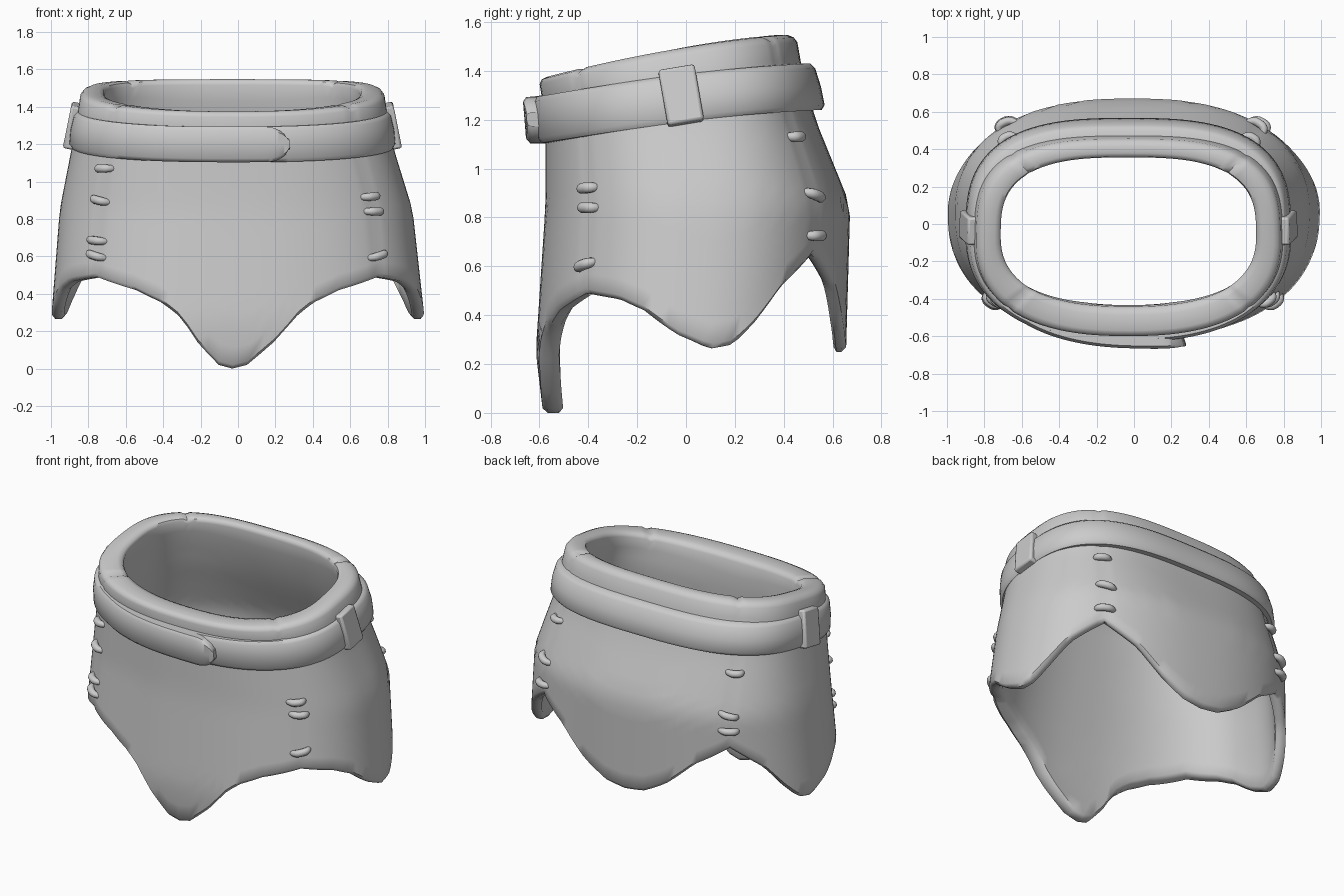
import bpy, bmesh
from math import radians, degrees, sin, cos, asin, copysign
from mathutils import Vector

cube = bpy.data.objects.get("Cube")
if cube:
    bpy.data.objects.remove(cube, do_unlink=True)

grey = bpy.data.materials.new("plain_grey")
grey.use_nodes = True
COLOR = (0.6, 0.6, 0.6, 1)
grey.diffuse_color = COLOR
grey.node_tree.nodes["Principled BSDF"].inputs["Base Color"].default_value = COLOR

# Body cross-sections: height, centre x, half width, front y, back y,
# squareness of the front half and of the back half
BODY = [(0, -.03, .99, -.585, .64, 2.3, 2.3), (.25, 0, 1, -.615, .655, 2.4, 2.3),
        (.85, -.01, .943, -.575, .672, 2.4, 2.4), (1.2, -.03, .855, -.575, .53, 2.4, 2.8),
        (1.38, -.03, .825, -.605, .48, 2.4, 3), (1.55, -.03, .8, -.605, .45, 2.4, 2.9)]
# Hem height by angle, from front centre to back centre
HEM = [(-90, 0), (-87, .02), (-81, .14), (-76, .27), (-70, .35), (-60, .42),
       (-42, .49), (-25, .465), (-15, .42), (-2, .31), (5, .262), (13, .28),
       (21, .37), (32, .52), (48, .65), (64, .52), (76, .35), (84, .27), (90, .25)]
SEAM_ANGLES = {"front_left": 318, "front_right": 222, "back_left": 48, "back_right": 132}


def lookup(table, v):
    v = min(max(v, table[0][0]), table[-1][0])
    for a, b in zip(table, table[1:]):
        if v <= b[0]:
            f = (v - a[0]) / (b[0] - a[0])
            return [p + (q - p) * f for p, q in zip(a, b)][1:]


def spot(deg, z, off=0):
    """Point on the body at an angle and height, pushed outward by off."""
    cx, hx, front, back, n_front, n_back = lookup(BODY, z)
    c, s = cos(radians(deg)), sin(radians(deg))
    n = n_front if s < 0 else n_back
    x = copysign(abs(c) ** (2 / n), c) * (hx + off)
    y = copysign(abs(s) ** (2 / n), s) * ((back - front) / 2 + off)
    return Vector((cx + x, (front + back) / 2 + y, z))


def finish(obj, angle=50):
    obj.data.materials.clear()
    obj.data.materials.append(grey)
    bpy.ops.object.select_all(action='DESELECT')
    obj.select_set(True)
    bpy.context.view_layer.objects.active = obj
    bpy.ops.object.shade_smooth_by_angle(angle=radians(angle))


def loft(name, rings, closed):
    """Skin closed section loops, joined end to end or capped."""
    bm = bmesh.new()
    rows = [[bm.verts.new(p) for p in ring] for ring in rings]
    pairs = list(zip(rows, rows[1:])) + ([(rows[-1], rows[0])] if closed else [])
    for a, b in pairs:
        for i in range(len(a)):
            j = (i + 1) % len(a)
            bm.faces.new((a[i], b[i], b[j], a[j]))
    if not closed:
        bm.faces.new(rows[0])
        bm.faces.new(rows[-1])
    bmesh.ops.recalc_face_normals(bm, faces=bm.faces)
    mesh = bpy.data.meshes.new(name)
    bm.to_mesh(mesh)
    bm.free()
    obj = bpy.data.objects.new(name, mesh)
    bpy.context.collection.objects.link(obj)
    finish(obj)


# Skirt wall with pointed flaps, rounded rim and hem, and four corner seams
def wall_section(deg):
    seam = deg in SEAM_ANGLES.values()
    s = sin(radians(deg))
    y = spot(deg, 1.5).y
    rim = 1.495 + .15 * y - .08 * y * y - (.012 if seam else 0)
    hem = lookup(HEM, degrees(asin(s)))[0]
    groove = -.005 if seam else 0
    bulk = 1.05 - .25 * s
    steps = [i / 14 for i in range(15)]

    def level(f):
        return hem + .02 + (rim - hem - .05) * f

    def thick(z):
        return -bulk * (.065 + .06 * max(0, min(1, (z - .5) / .9)))
    pts = [spot(deg, level(f), groove) for f in steps]
    pts += [spot(deg, rim - .01, -.012), spot(deg, rim, -.035),
            spot(deg, rim, -.09 * bulk), spot(deg, rim - .01, -.115 * bulk)]
    pts += [spot(deg, level(f), thick(level(f))) for f in reversed(steps)]
    pts += [spot(deg, hem, -.05 * bulk), spot(deg, hem, -.018)]
    return pts


loft("skirt", [wall_section(d) for d in range(0, 360, 3)], True)


# Belt strap section: tall rounded band, tighter at the sides, flared at the back
def strap_section(deg, base=0, height=1.0):
    y = spot(deg, 1.3).y
    mid = 1.29 + .12 * y - .06 * y * y
    s, c = sin(radians(deg)), cos(radians(deg))
    base += .012 * max(0, s) - .024 * c * c
    shape = [(-.03, -.095), (.025, -.095), (.042, -.075), (.048, 0),
             (.042, .075), (.025, .095), (-.03, .095)]
    return [spot(deg, mid + dz * height, base + off) for off, dz in shape]


loft("belt", [strap_section(d) for d in range(0, 360, 3)], True)

# Overlapping belt end with a rounded tip
tail = []
for i in range(41):
    f = 1 - (1 - i / 40) ** 2
    left = (1 - f) * 8
    h = 1 if left > 1 else (1 - (1 - left) ** 2) ** .5
    tail.append(strap_section(-135 + 60 * f, -.01 + .06 * f, max(h, .3)))
loft("belt_end", tail, False)

# Belt loops at the two sides
for side, label in ((1, "left"), (-1, "right")):
    bpy.ops.mesh.primitive_cube_add(size=1, location=(side * .838 - .03, -.02, 1.295),
                                    rotation=(.17, -side * .2, 0))
    keeper = bpy.context.object
    keeper.name = "belt_loop_" + label
    keeper.scale = (.09, .15, .235)
    bpy.ops.object.transform_apply(location=False, rotation=False, scale=True)
    bevel = keeper.modifiers.new("soft_edges", 'BEVEL')
    bevel.width = .012
    bevel.segments = 2
    finish(keeper, 60)


# Lacing stitches across each seam
def stitch(name, deg, z, tilt):
    curve = bpy.data.curves.new(name, 'CURVE')
    curve.dimensions = '3D'
    curve.bevel_depth = .023
    curve.bevel_resolution = 3
    curve.use_fill_caps = True
    curve.resolution_u = 4
    line = curve.splines.new('NURBS')
    line.points.add(6)
    line.use_endpoint_u = True
    line.order_u = 3
    for p, f in zip(line.points, (-1, -.85, -.5, 0, .5, .85, 1)):
        off = .018 - .04 * f ** 4
        p.co = (*spot(deg + 4.6 * f, z + tilt * f, off), 1)
        p.radius = 1 - .4 * f ** 4
    obj = bpy.data.objects.new(name, curve)
    bpy.context.collection.objects.link(obj)
    bpy.ops.object.select_all(action='DESELECT')
    obj.select_set(True)
    bpy.context.view_layer.objects.active = obj
    bpy.ops.object.convert(target='MESH')
    finish(bpy.context.object, 60)


LACING = {"front_left": [(.92, .004), (.84, 0), (.605, .015)],
          "front_right": [(1.07, 0), (.9, -.012), (.685, -.006), (.605, -.015)],
          "back_left": [(1.13, 0), (.89, -.015), (.725, 0)],
          "back_right": [(1.12, 0), (.87, -.012), (.77, 0)]}
for place, rows in LACING.items():
    for i, (z, tilt) in enumerate(rows):
        stitch(f"stitch_{place}_{i + 1}", SEAM_ANGLES[place], z, tilt)
